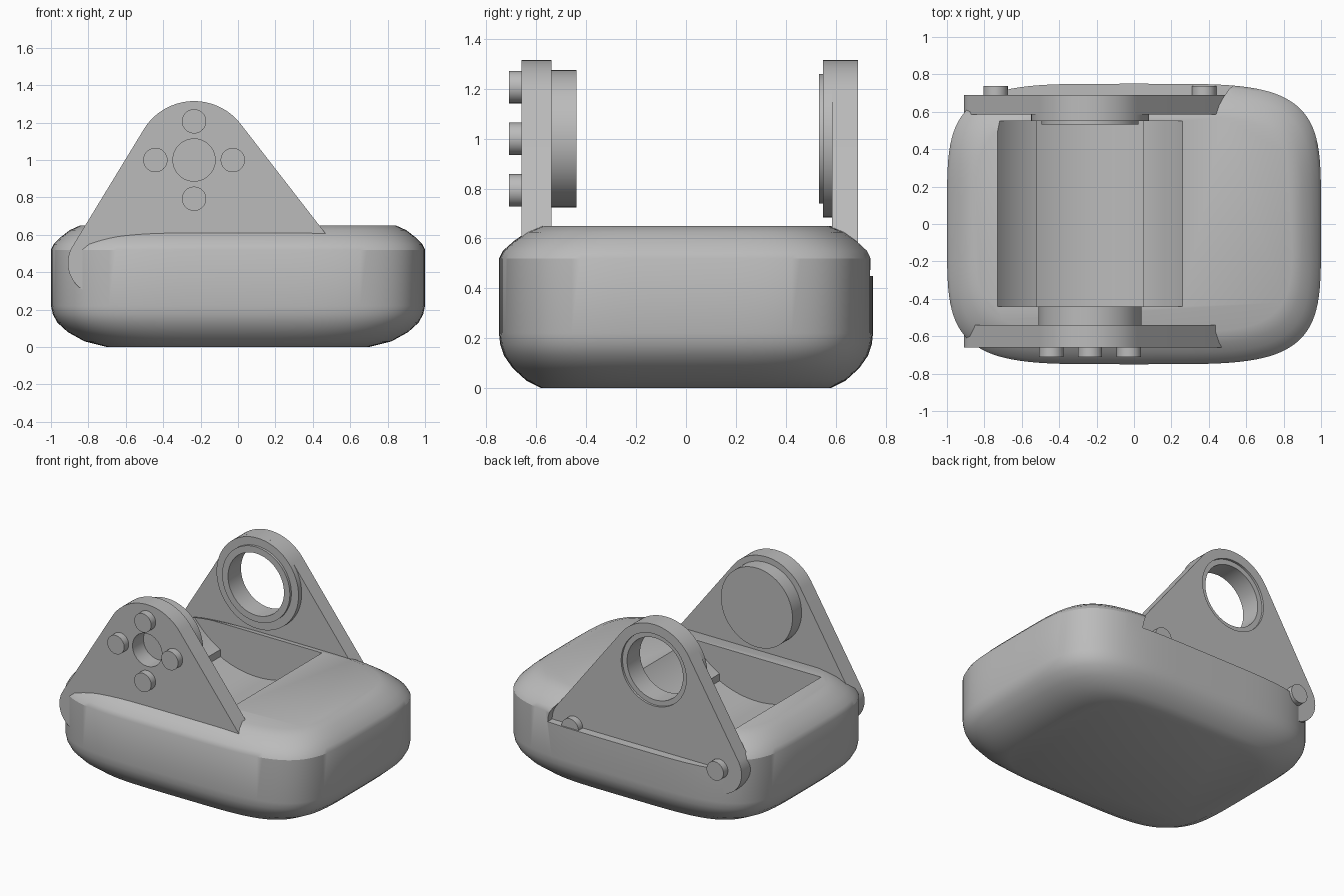
import bpy, bmesh, math
from mathutils import Vector
from mathutils.geometry import convex_hull_2d

if "Cube" in bpy.data.objects:
    bpy.data.objects.remove(bpy.data.objects["Cube"])

grey = bpy.data.materials.new("matte_grey")
grey.use_nodes = True
grey.diffuse_color = (0.5, 0.5, 0.5, 1)
grey.node_tree.nodes["Principled BSDF"].inputs["Base Color"].default_value = (0.5, 0.5, 0.5, 1)

AXIS = (-0.235, 1.0)          # pivot axis in x, z
TIP_R = 0.315
FOOT_R = 0.17
FEET = [(-0.74, 0.45), (0.375, 0.45)]


def make(name, bm):
    bmesh.ops.recalc_face_normals(bm, faces=bm.faces)
    mesh = bpy.data.meshes.new(name)
    bm.to_mesh(mesh)
    bm.free()
    mesh.materials.append(grey)
    obj = bpy.data.objects.new(name, mesh)
    bpy.context.collection.objects.link(obj)
    return obj


def circle(center, radius, n=64):
    return [(center[0] + radius * math.cos(math.tau * i / n),
             center[1] + radius * math.sin(math.tau * i / n)) for i in range(n)]


def prism(name, outline, y0, y1):
    """Extrude an x, z outline along y."""
    bm = bmesh.new()
    face = bm.faces.new([bm.verts.new((x, y0, z)) for x, z in outline])
    ext = bmesh.ops.extrude_face_region(bm, geom=[face])["geom"]
    bmesh.ops.translate(bm, verts=[v for v in ext if isinstance(v, bmesh.types.BMVert)],
                        vec=(0, y1 - y0, 0))
    return make(name, bm)


def cut(obj, cutter):
    mod = obj.modifiers.new("cut", "BOOLEAN")
    mod.operation = "DIFFERENCE"
    mod.solver = "EXACT"
    mod.object = cutter
    bpy.context.view_layer.objects.active = obj
    bpy.ops.object.modifier_apply(modifier=mod.name)
    bpy.data.objects.remove(cutter)


def hull(points):
    return [points[i] for i in convex_hull_2d([Vector(p) for p in points])]


def disc(name, center, radius, y0, y1, n=64):
    return prism(name, circle(center, radius, n), y0, y1)


def ring(name, outer, inner, y0, y1):
    obj = disc(name, AXIS, outer, y0, y1)
    cut(obj, disc("cutter", AXIS, inner, y0 - 0.1, y1 + 0.1))
    return obj


# Body: stacked superellipse rings (half width, half depth, height)
def body_ring(bm, a, b, z, n=112, power=2 / 4.5):
    verts = []
    for i in range(n):
        t = math.tau * i / n
        c, s = math.cos(t), math.sin(t)
        verts.append(bm.verts.new((a * math.copysign(abs(c) ** power, c),
                                   b * math.copysign(abs(s) ** power, s), z)))
    return verts


levels = [(0.70, 0.58, 0), (0.82, 0.64, 0.03), (0.91, 0.695, 0.08), (0.965, 0.73, 0.13),
          (0.99, 0.745, 0.175), (1.0, 0.75, 0.22), (1.0, 0.75, 0.52), (0.985, 0.735, 0.55),
          (0.945, 0.69, 0.59), (0.90, 0.64, 0.625), (0.845, 0.58, 0.65)]
bm = bmesh.new()
rings = [body_ring(bm, *lv) for lv in levels]
for lo, hi in zip(rings, rings[1:]):
    for i in range(len(lo)):
        j = (i + 1) % len(lo)
        bm.faces.new((lo[i], lo[j], hi[j], hi[i]))
bm.faces.new(rings[0][::-1])
bm.faces.new(rings[-1])
body = make("body", bm)

# Stepped round pocket concentric with the pivot axis
def arc(x0, x1, radius, n=24):
    xs = [x0 + (x1 - x0) * i / n for i in range(n + 1)]
    return [(AXIS[0] + x, AXIS[1] - math.sqrt(radius ** 2 - x * x)) for x in xs]


profile = arc(-0.55, -0.285, 0.606) + arc(-0.285, 0.285, 0.65) + arc(0.285, 0.55, 0.606)
profile += [(AXIS[0] + 0.55, 0.9), (AXIS[0] - 0.55, 0.9)]
cut(body, prism("cutter", profile, -0.44, 0.55))

# Ear outline: hull of the tip circle and two foot circles
ear_points = circle(AXIS, TIP_R, 96)
for foot in FEET:
    ear_points += circle(foot, FOOT_R)
ear = hull(ear_points)

# Ledge behind the back ear
cut(body, prism("cutter", hull([p for p in ear_points if p[1] > 0.449]), 0.64, 0.9))

# Front ear with motor hub and four bolts
front_ear = prism("front_ear", ear, -0.66, -0.54)
cut(front_ear, disc("cutter", AXIS, 0.113, -0.7, -0.5))
parts = [body, front_ear, disc("front_hub", AXIS, 0.275, -0.54, -0.44)]
for i in range(4):
    t = math.tau * i / 4
    spot = (AXIS[0] + 0.207 * math.cos(t), AXIS[1] + 0.207 * math.sin(t))
    parts.append(disc("front_bolt", spot, 0.065, -0.71, -0.65, 32))

# Back ear with bearing hole, shallow counterbore and raised rings
back_ear = prism("back_ear", ear, 0.585, 0.69)
cut(back_ear, disc("cutter", AXIS, 0.215, 0.5, 0.8))
cut(back_ear, disc("cutter", AXIS, 0.25, 0.675, 0.8))
parts += [back_ear, ring("bearing_boss", TIP_R, 0.215, 0.55, 0.585),
          ring("bearing_lip", 0.26, 0.215, 0.533, 0.55)]
for foot in FEET:
    parts.append(disc("back_bolt", foot, 0.065, 0.68, 0.738, 32))

# Smooth shading with sharp edges kept
bpy.ops.object.select_all(action="DESELECT")
for p in parts:
    p.select_set(True)
bpy.context.view_layer.objects.active = body
bpy.ops.object.shade_smooth_by_angle(angle=math.radians(28))
